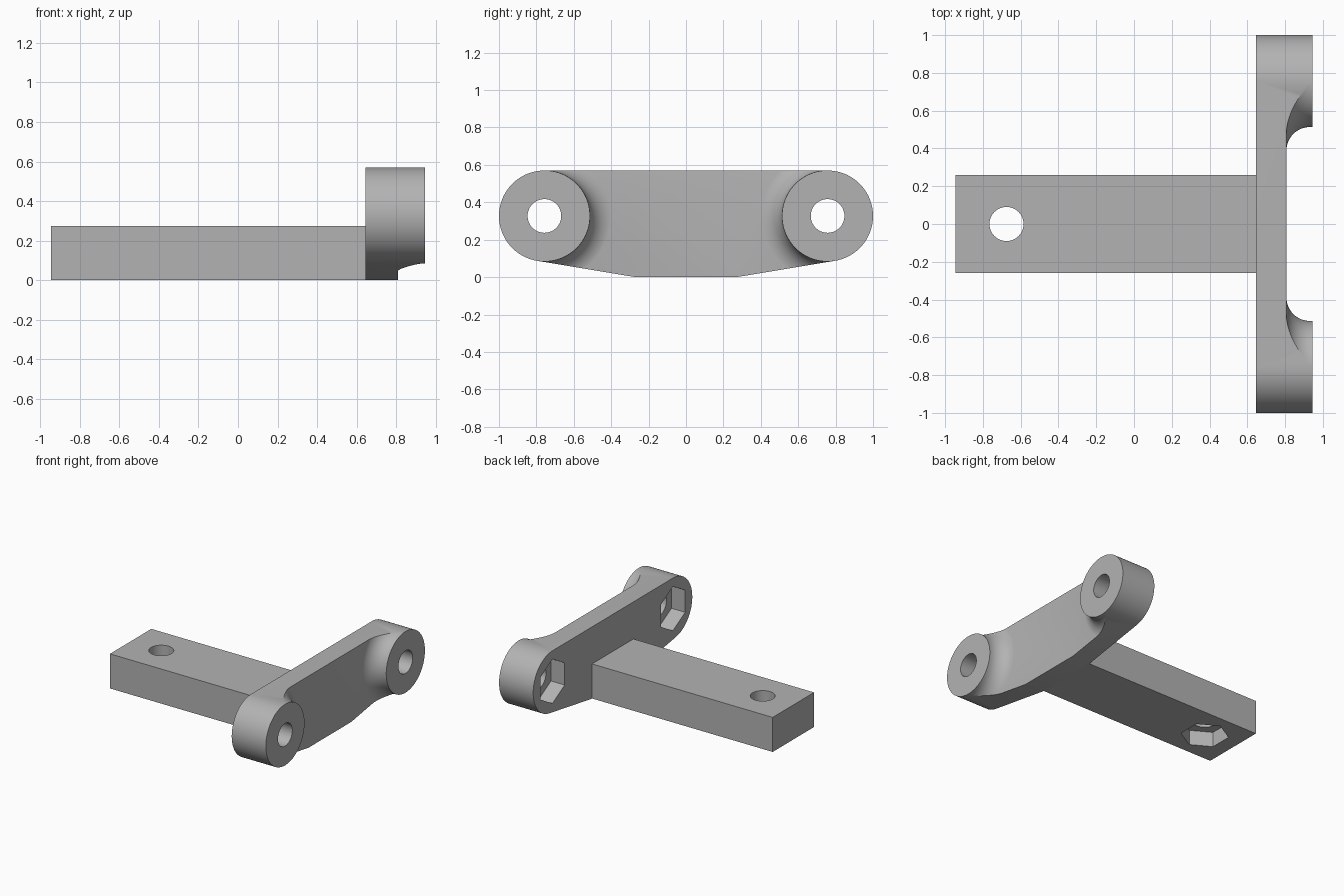
import bpy, bmesh
from math import sin, cos, pi, radians, atan2, asin, hypot
from mathutils import Matrix, Vector

if "Cube" in bpy.data.objects:
    bpy.data.objects.remove(bpy.data.objects["Cube"])

BACK, FACE, FRONT = 0.645, 0.808, 0.945    # plate back, plate face, boss face
EYE_Y, EYE_Z, EYE_R = 0.757, 0.327, 0.243  # boss centre and radius
FLAT = 0.27                                # half width of the flat bottom edge
FILLET = 0.125
BORE_R, NUT_R, NUT_DEPTH = 0.09, 0.176, 0.12

grey = bpy.data.materials.new("plain grey")
grey.use_nodes = True
colour = (0.45, 0.45, 0.45, 1)
grey.diffuse_color = colour
grey.node_tree.nodes["Principled BSDF"].inputs["Base Color"].default_value = colour


def finish(name, bm):
    bmesh.ops.recalc_face_normals(bm, faces=bm.faces)
    mesh = bpy.data.meshes.new(name)
    bm.to_mesh(mesh)
    bm.free()
    mesh.materials.append(grey)
    obj = bpy.data.objects.new(name, mesh)
    bpy.context.collection.objects.link(obj)
    return obj


def box(name, low, high):
    bm = bmesh.new()
    bmesh.ops.create_cube(bm, size=1)
    for v in bm.verts:
        v.co = Vector([a + (b - a) * (c + 0.5) for a, b, c in zip(low, high, v.co)])
    return finish(name, bm)


def prism(name, outline, x0, x1):
    """Extrude a (y, z) outline along x."""
    bm = bmesh.new()
    face = bm.faces.new([bm.verts.new((x0, y, z)) for y, z in outline])
    new = bmesh.ops.extrude_face_region(bm, geom=[face])["geom"]
    bmesh.ops.translate(bm, vec=(x1 - x0, 0, 0),
                        verts=[v for v in new if isinstance(v, bmesh.types.BMVert)])
    return finish(name, bm)


def lathe(name, profile, y, z, steps=96):
    """Turn a (radius, x) profile about an axis along x, with end caps."""
    bm = bmesh.new()
    rings = [[bm.verts.new((x, y + r * cos(2 * pi * i / steps), z + r * sin(2 * pi * i / steps)))
              for i in range(steps)] for r, x in profile]
    for a, b in zip(rings, rings[1:]):
        for i in range(steps):
            j = (i + 1) % steps
            bm.faces.new((a[i], a[j], b[j], b[i]))
    bm.faces.new(rings[0])
    bm.faces.new(rings[-1])
    return finish(name, bm)


def rod(name, sides, radius, start, end, spin=0.0):
    """Regular prism from start to end."""
    start, end = Vector(start), Vector(end)
    axis = end - start
    bm = bmesh.new()
    turn = axis.to_track_quat('Z', 'Y').to_matrix().to_4x4()
    place = Matrix.Translation((start + end) / 2) @ turn @ Matrix.Rotation(spin, 4, 'Z')
    bmesh.ops.create_cone(bm, cap_ends=True, segments=sides, radius1=radius,
                          radius2=radius, depth=axis.length, matrix=place)
    return finish(name, bm)


def cut(target, cutter):
    mod = target.modifiers.new("cut", 'BOOLEAN')
    mod.operation, mod.solver, mod.object = 'DIFFERENCE', 'EXACT', cutter
    bpy.context.view_layer.objects.active = target
    bpy.ops.object.modifier_apply(modifier=mod.name)
    bpy.data.objects.remove(cutter)


# Crossbar outline: round ends, straight top, bottom sloping to a flat middle
dy, dz = EYE_Y - FLAT, EYE_Z
slope = atan2(dz, dy) - asin(EYE_R / hypot(dy, dz))
first = slope - pi / 2
right = [(FLAT, 0)]
for i in range(49):
    a = first + (pi / 2 - first) * i / 48
    right.append((EYE_Y + EYE_R * cos(a), EYE_Z + EYE_R * sin(a)))
outline = right + [(-y, z) for y, z in reversed(right)]
crossbar = prism("crossbar", outline, BACK, FRONT)

# Recess the middle of the crossbar, leaving filleted bosses standing
recess = box("recess_cutter", (FACE, -0.8, -0.5), (1.2, 0.8, 1))
arc_x = FACE + FILLET - 0.001
core = EYE_R + 0.0005
profile = [(core + FILLET, FACE - 0.1)]
for i in range(17):
    a = pi / 2 * i / 16
    profile.append((core + FILLET * (1 - sin(a)), arc_x - FILLET * cos(a)))
profile.append((core, 1.3))
for side in (-1, 1):
    cut(recess, lathe("boss_cutter", profile, side * EYE_Y, EYE_Z))
cut(crossbar, recess)

# Bolt bores with hexagonal nut pockets in the back of the crossbar
for side in (-1, 1):
    y = side * EYE_Y
    cut(crossbar, rod("bore_cutter", 64, BORE_R, (0.5, y, EYE_Z), (1.1, y, EYE_Z)))
    hexagon = [(y + NUT_R * sin(k * pi / 3), EYE_Z + NUT_R * cos(k * pi / 3)) for k in range(6)]
    cut(crossbar, prism("nut_cutter", hexagon, 0.5, BACK + NUT_DEPTH))

# Beam with a vertical bore and a nut pocket underneath
beam = box("beam", (-FRONT, -0.26, 0), (BACK, 0.26, 0.275))
hole_x = -0.675
cut(beam, rod("bore_cutter", 64, BORE_R, (hole_x, 0, -0.2), (hole_x, 0, 0.5)))
cut(beam, rod("nut_cutter", 6, NUT_R, (hole_x, 0, -0.2), (hole_x, 0, NUT_DEPTH)))

# The pocket corners point across the beam
for obj in (crossbar, beam):
    bpy.ops.object.select_all(action='DESELECT')
    obj.select_set(True)
    bpy.context.view_layer.objects.active = obj
    bpy.ops.object.shade_smooth_by_angle(angle=radians(30))
